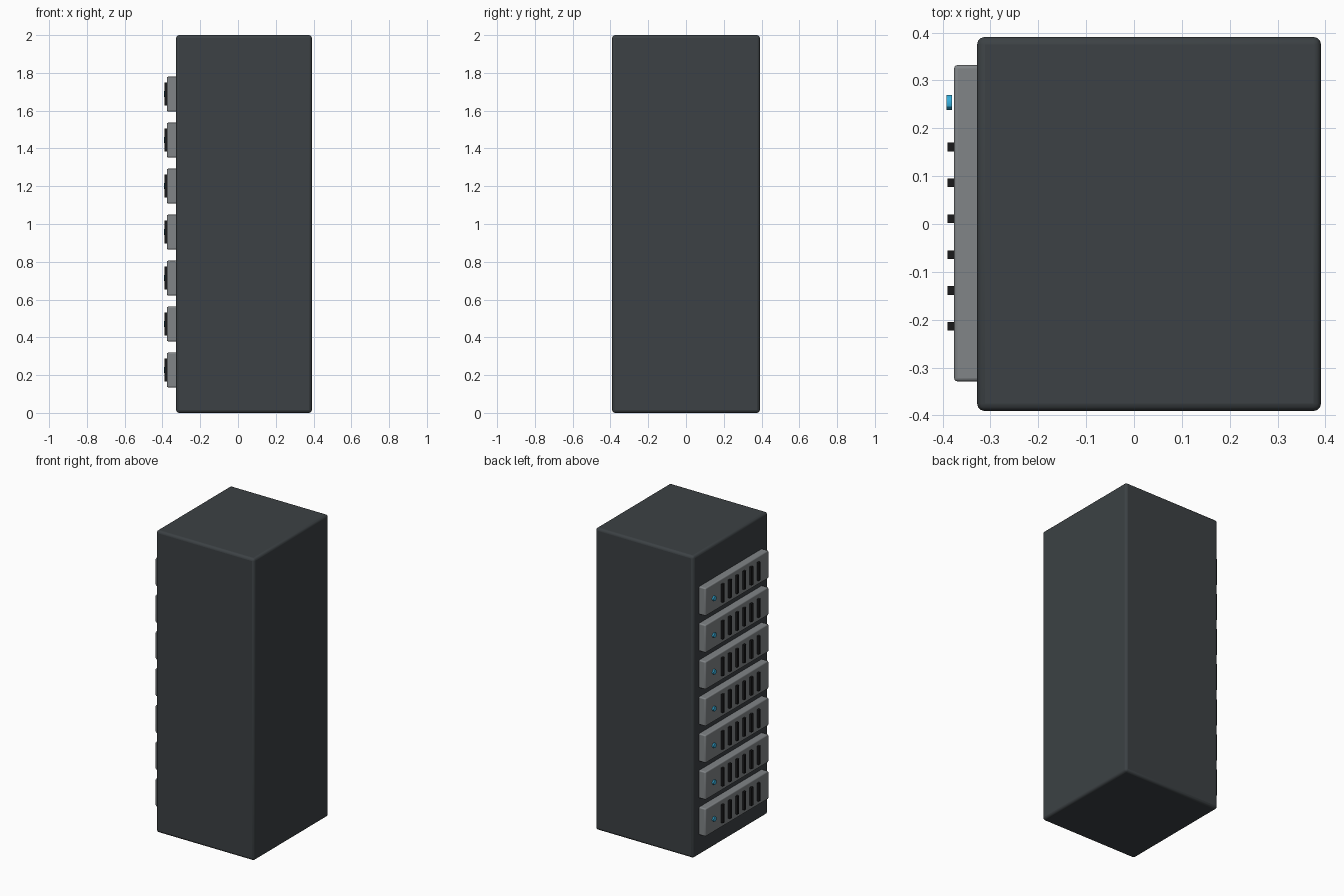
import bpy, math

if "Cube" in bpy.data.objects:
    bpy.data.objects.remove(bpy.data.objects["Cube"])


def material(name, rgb):
    m = bpy.data.materials.new(name)
    m.diffuse_color = (*rgb, 1)
    m.use_nodes = True
    m.node_tree.nodes["Principled BSDF"].inputs["Base Color"].default_value = m.diffuse_color
    return m


DARK = material("charcoal", (0.045, 0.053, 0.058))
GREY = material("panel_grey", (0.22, 0.235, 0.245))
BLACK = material("black", (0.01, 0.01, 0.011))
BLUE = material("blue_light", (0.04, 0.45, 0.75))


def finish(name, mat):
    ob = bpy.context.object
    ob.name = name
    ob.data.materials.append(mat)
    return ob


def box(name, lo, hi, mat, bevel=0.0, segments=3):
    bpy.ops.mesh.primitive_cube_add(size=1, location=[(a + b) / 2 for a, b in zip(lo, hi)])
    ob = finish(name, mat)
    ob.scale = [b - a for a, b in zip(lo, hi)]
    bpy.ops.object.transform_apply(location=False, rotation=False, scale=True)
    if bevel:
        mod = ob.modifiers.new("rounded_edges", "BEVEL")
        mod.width = bevel
        mod.segments = segments
        bpy.ops.object.shade_smooth_by_angle()
    return ob


# Main cabinet
box("cabinet", (-0.328, -0.391, 0), (0.391, 0.391, 2), DARK, 0.016)

# Stack of seven server units on the -x face
for i in range(7):
    z = 0.227 + 0.2435 * i
    box(f"server_panel_{i}", (-0.376, -0.329, z - 0.092), (-0.315, 0.332, z + 0.092), GREY, 0.007)
    # Vent slots
    for j in range(6):
        y = -0.214 + 0.075 * j
        box(f"vent_{i}_{j}", (-0.390, y - 0.009, z - 0.06), (-0.375, y + 0.009, z + 0.06), BLACK)
    # Status light
    bpy.ops.mesh.primitive_cylinder_add(vertices=12, radius=0.016, depth=0.011,
                                        location=(-0.386, 0.254, z),
                                        rotation=(0, math.pi / 2, 0))
    finish(f"status_light_{i}", BLUE)
    bpy.ops.object.shade_smooth_by_angle()
